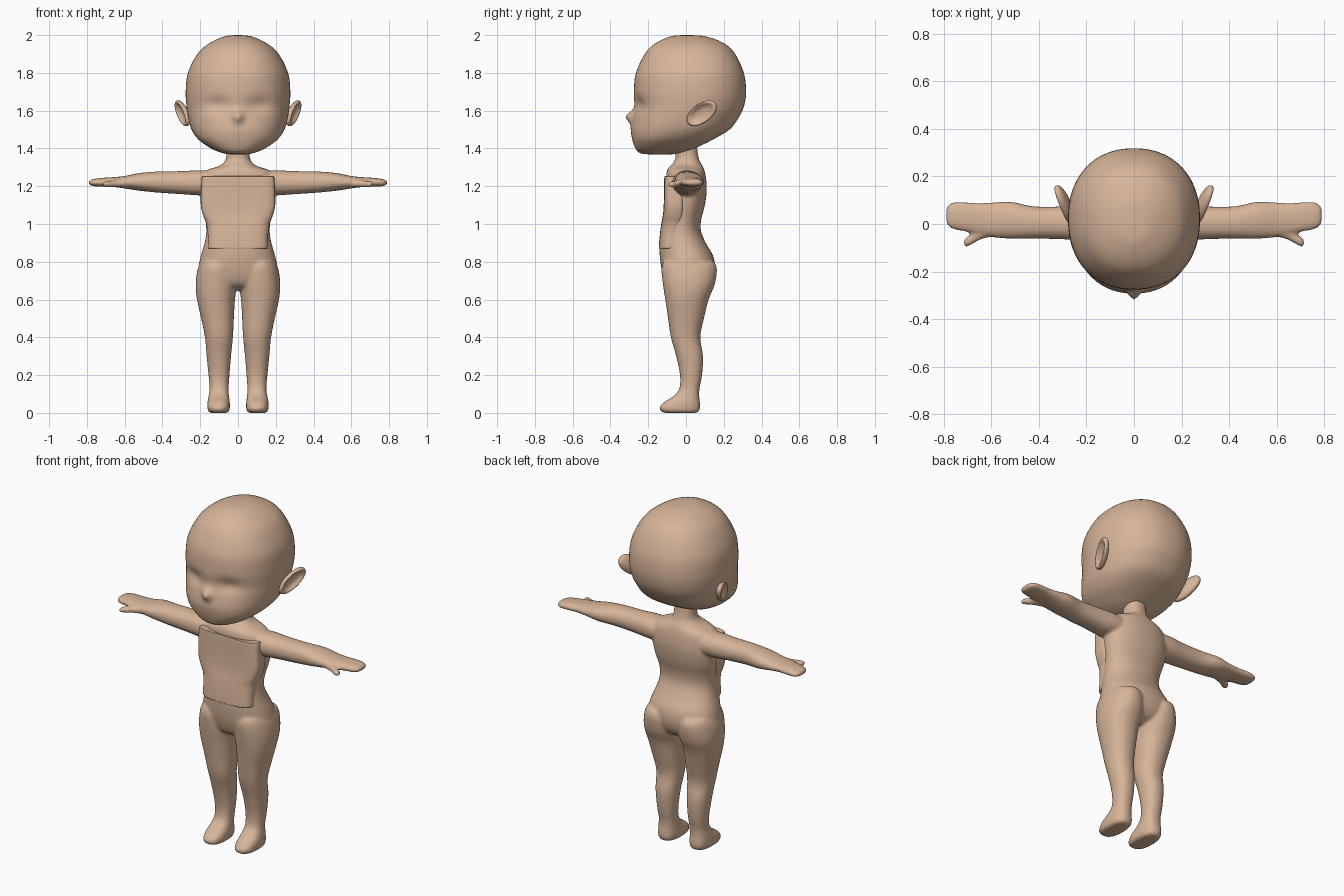
import bpy, bmesh, math
from mathutils import Vector

skin = bpy.data.materials.new("skin")
skin.diffuse_color = (0.68, 0.46, 0.32, 1)


def catmull(p0, p1, p2, p3, t):
    return [0.5 * (2*b + (c - a)*t + (2*a - 5*b + 4*c - d)*t*t + (3*b - a - 3*c + d)*t**3)
            for a, b, c, d in zip(p0, p1, p2, p3)]


def loft(bm, rows, place, n=48, steps=5):
    """rows: (t, a_low, a_high, b_low, b_high, roundness); place maps (t, a, b) to a point."""
    dense = []
    for i in range(len(rows) - 1):
        ps = [rows[min(max(k, 0), len(rows) - 1)] for k in range(i - 1, i + 3)]
        dense += [catmull(*ps, s / steps) for s in range(steps)]
    dense.append(rows[-1])
    rings = []
    for t, a0, a1, b0, b1, e in dense:
        ring = []
        for k in range(n):
            w = 2 * math.pi * k / n
            c, s = math.cos(w), math.sin(w)
            a = (a0 + a1)/2 + (a1 - a0)/2 * math.copysign(abs(c)**(2/e), c)
            b = (b0 + b1)/2 + (b1 - b0)/2 * math.copysign(abs(s)**(2/e), s)
            ring.append(bm.verts.new(place(t, a, b)))
        rings.append(ring)
    for r, q in zip(rings, rings[1:]):
        for k in range(n):
            bm.faces.new((r[k], r[(k+1) % n], q[(k+1) % n], q[k]))
    bm.faces.new(rings[0])
    bm.faces.new(rings[-1])


def finish(bm, name):
    bmesh.ops.recalc_face_normals(bm, faces=bm.faces[:])
    for f in bm.faces:
        f.smooth = True
    me = bpy.data.meshes.new(name)
    bm.to_mesh(me)
    bm.free()
    me.materials.append(skin)
    ob = bpy.data.objects.new(name, me)
    bpy.context.collection.objects.link(ob)
    return ob


def upright(sign=1):
    return lambda t, a, b: Vector((sign * a, b, t))


def sym(z, w, y0, y1, e=2.2):
    return (z, -w, w, y0, y1, e)


# Body: torso with neck, two legs, two arms and thumbs, fused together
bm = bmesh.new()
torso = [sym(1.45, .058, -.05, .055), sym(1.38, .060, -.055, .062), sym(1.335, .068, -.06, .072),
         sym(1.307, .10, -.085, .088), sym(1.285, .165, -.10, .097), sym(1.25, .195, -.105, .105),
         sym(1.18, .20, -.10, .11), sym(1.10, .19, -.10, .10), sym(1.02, .173, -.115, .08),
         sym(.96, .168, -.13, .08), sym(.90, .177, -.14, .105), sym(.82, .20, -.138, .148),
         sym(.74, .213, -.125, .15), sym(.68, .20, -.10, .12), sym(.65, .15, -.05, .06)]
leg = [(.80, .04, .195, -.12, .15, 2.1), (.76, .012, .214, -.13, .164, 2.1),
       (.68, .006, .224, -.122, .152, 2.2), (.60, .016, .217, -.11, .12, 2.2),
       (.50, .022, .195, -.095, .095, 2.2), (.40, .027, .175, -.08, .076, 2.2),
       (.30, .037, .166, -.052, .09, 2.2), (.20, .045, .156, -.032, .085, 2.2),
       (.13, .05, .150, -.035, .072, 2.3), (.09, .048, .155, -.065, .07, 2.4),
       (.06, .044, .161, -.112, .073, 2.4), (.03, .043, .162, -.14, .075, 2.5),
       (.008, .048, .157, -.132, .068, 2.5), (0, .06, .145, -.11, .055, 2.5)]
arm = [(.10, -.07, .08, 1.16, 1.275, 2.2), (.20, -.072, .082, 1.152, 1.284, 2.2),
       (.30, -.064, .074, 1.158, 1.28, 2.2), (.42, -.062, .074, 1.166, 1.278, 2.2),
       (.52, -.062, .094, 1.176, 1.27, 2.2), (.60, -.055, .09, 1.188, 1.254, 2.2),
       (.66, -.042, .088, 1.196, 1.248, 2.3), (.72, -.03, .092, 1.198, 1.244, 2.4),
       (.765, -.02, .09, 1.20, 1.238, 2.4), (.787, 0, .072, 1.208, 1.23, 2.4),
       (.791, .02, .055, 1.214, 1.224, 2.2)]
thumb = [(.58, -.05, .0, 1.195, 1.235, 2), (.64, -.064, -.018, 1.194, 1.234, 2),
         (.68, -.085, -.04, 1.193, 1.229, 2), (.705, -.098, -.055, 1.195, 1.224, 2),
         (.716, -.09, -.068, 1.202, 1.216, 2)]
loft(bm, torso, upright())
for s in (1, -1):
    loft(bm, leg, upright(s))
    for rows in (arm, thumb):
        loft(bm, rows, lambda t, a, b: Vector((s * t, a, b)))
body = finish(bm, "body")
fuse = body.modifiers.new("fuse", 'REMESH')
fuse.mode = 'VOXEL'
fuse.voxel_size = 0.008
fuse.use_smooth_shade = True
soft = body.modifiers.new("soften", 'SMOOTH')
soft.factor = 0.5
soft.iterations = 7

# Flat chest panel set into the front of the torso
bm = bmesh.new()
panel = [sym(1.252, .185, -.112, 0, 5), sym(1.245, .192, -.115, 0, 5), sym(1.17, .196, -.116, 0, 5),
         sym(1.10, .197, -.118, 0, 4.5), sym(1.05, .186, -.122, 0, 4), sym(1.0, .168, -.131, 0, 3),
         sym(.94, .160, -.139, 0, 3), sym(.88, .160, -.144, 0, 3), sym(.87, .155, -.142, 0, 3)]
loft(bm, panel, upright())
finish(bm, "chest_panel")

# Head with nose and eye hollows
bm = bmesh.new()
head = [sym(2.0, .012, -.02, .03, 2), sym(1.992, .075, -.085, .11, 2.1), sym(1.955, .155, -.165, .205),
        sym(1.90, .215, -.218, .26), sym(1.80, .265, -.265, .306), sym(1.70, .277, -.276, .318),
        sym(1.62, .272, -.274, .306), sym(1.56, .263, -.283, .277), sym(1.50, .246, -.292, .23),
        sym(1.45, .212, -.285, .148, 2.3), sym(1.41, .160, -.272, .068, 2.3),
        sym(1.385, .110, -.257, .01, 2.3), sym(1.371, .06, -.225, -.05, 2.2),
        sym(1.368, .012, -.15, -.12, 2)]


def face_shape(t, a, b):
    if b < -.08:
        b -= .036 * math.exp(-(a / .026)**2 - ((t - 1.568) / .032)**2)
        b += .02 * math.exp(-((abs(a) - .11) / .065)**2 - ((t - 1.63) / .045)**2)
    return Vector((a, b, t))


loft(bm, head, face_shape, 128, 8)
finish(bm, "head")

# Ears: dished ovals leaning out and back
dish = [(.03, -.006), (.35, -.004), (.6, .002), (.78, .011), (.92, .013), (1, .004),
        (.96, -.008), (.75, -.018), (.4, -.026), (.03, -.028)]
out = Vector((1, -.35, -.1)).normalized()
for side, s in (("left", 1), ("right", -1)):
    bm = bmesh.new()

    def ear_point(t, a, b):
        y = .085 + .8 * a - .6 * b
        z = 1.587 + .6 * a + .8 * b
        p = Vector((.276 + .33 * (y - .03) + .15 * (z - 1.587), y, z)) + out * t
        return Vector((s * p.x, p.y, p.z))

    loft(bm, [(d, -.09 * r, .088 * r, -.05 * r, .05 * r, 2.1) for r, d in dish], ear_point, 40, 3)
    finish(bm, side + "_ear")
